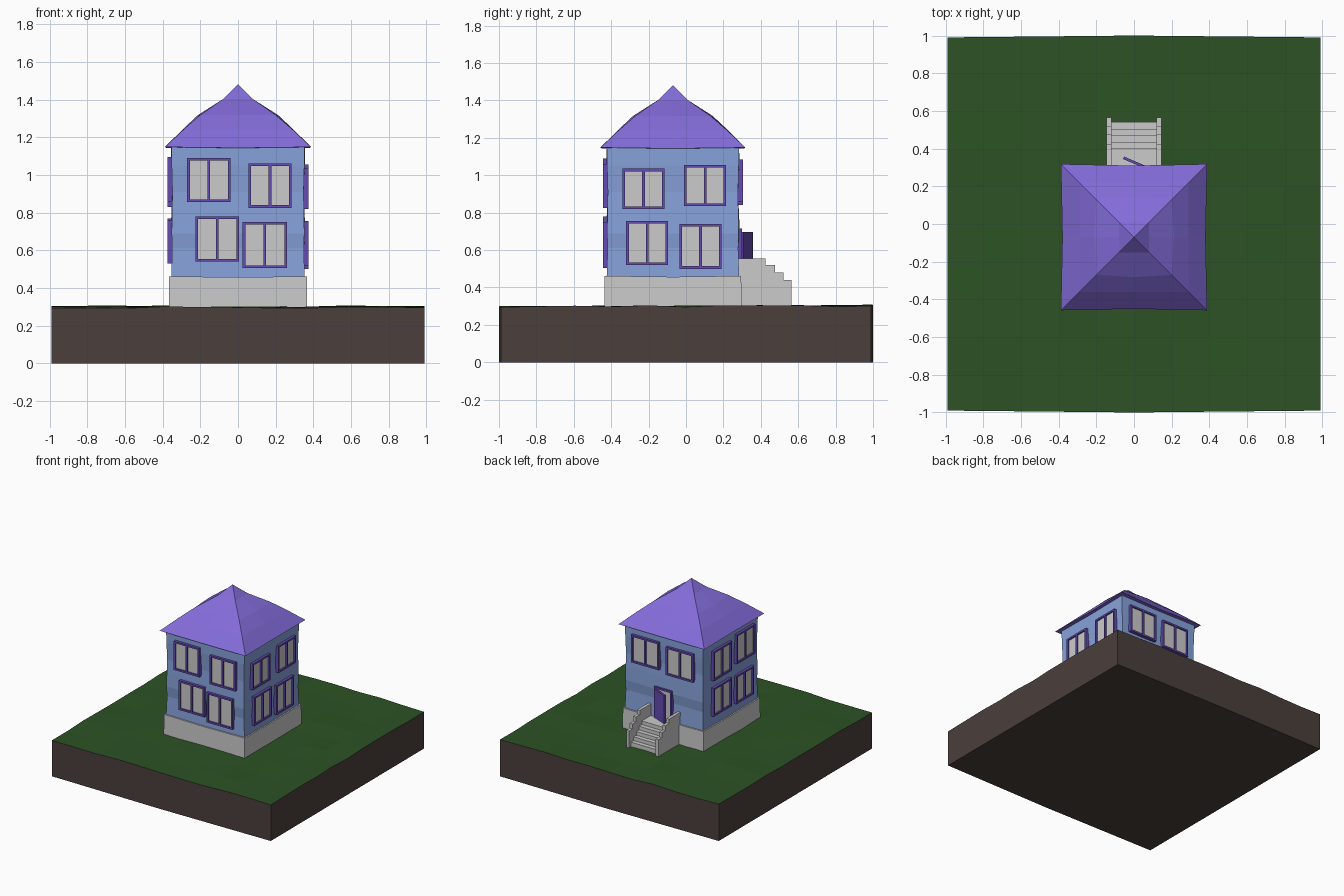
import bpy, bmesh, math, random
from mathutils import Matrix, Vector

if "Cube" in bpy.data.objects:
    bpy.data.objects.remove(bpy.data.objects["Cube"])

random.seed(4)


def mat(name, rgb):
    m = bpy.data.materials.new(name)
    m.diffuse_color = (*rgb, 1)
    m.use_nodes = True
    m.node_tree.nodes["Principled BSDF"].inputs["Base Color"].default_value = m.diffuse_color
    return m


GREEN = mat("grass", (0.025, 0.085, 0.018))
BROWN = mat("soil", (0.07, 0.05, 0.045))
BLUE = mat("wall_blue", (0.24, 0.36, 0.70))
PURPLE = mat("roof_purple", (0.23, 0.15, 0.70))
TRIM = mat("trim_purple", (0.13, 0.07, 0.45))


def finish(bm, name, *mats):
    bmesh.ops.recalc_face_normals(bm, faces=bm.faces)
    me = bpy.data.meshes.new(name)
    bm.to_mesh(me)
    bm.free()
    for m in mats:
        me.materials.append(m)
    ob = bpy.data.objects.new(name, me)
    bpy.context.collection.objects.link(ob)
    return ob


def add_box(bm, lo, hi):
    lo, hi = Vector(lo), Vector(hi)
    size = [abs(c) for c in hi - lo]
    bmesh.ops.create_cube(bm, size=1, matrix=Matrix.Translation((lo + hi) / 2) @ Matrix.Diagonal((*size, 1)))


def add_rings(bm, rings):
    # Loft closed rings of points, capping both ends
    loops = [[bm.verts.new(p) for p in r] for r in rings]
    n = len(loops[0])
    for a, b in zip(loops, loops[1:]):
        for i in range(n):
            j = (i + 1) % n
            bm.faces.new((a[i], a[j], b[j], b[i]))
    bm.faces.new(loops[0])
    bm.faces.new(loops[-1])


def square_ring(half, z, mid=0.0, mid_dz=0.0):
    # Eight-point square around the house axis; side middles can shift
    pts = []
    for k in range(4):
        a = k * math.pi / 2
        for r, t, dz in ((half, -half, 0), (half + mid, 0, mid_dz)):
            pts.append((r * math.cos(a) - t * math.sin(a),
                        r * math.sin(a) + t * math.cos(a) - 0.07, z + dz))
    return pts


# Ground slab with a gently uneven grass top
bm = bmesh.new()
bmesh.ops.create_grid(bm, x_segments=10, y_segments=10, size=0.99)
top = list(bm.faces)
ext = bmesh.ops.extrude_face_region(bm, geom=top)["geom"]
raised = {e for e in ext if isinstance(e, bmesh.types.BMVert)}
for v in bm.verts:
    v.co.y += math.copysign(0.01, v.co.y) * (1 - abs(v.co.x)) if abs(v.co.y) > 0.98 else 0
    if v in raised:
        v.co.z = 0.30 + 0.003 * v.co.y + random.uniform(-0.005, 0.005)
bmesh.ops.recalc_face_normals(bm, faces=bm.faces)
for f in bm.faces:
    f.material_index = 0 if f.normal.z > 0.7 else 1
finish(bm, "ground", GREEN, BROWN)

# Stone base
bm = bmesh.new()
add_rings(bm, [square_ring(0.367, 0.29), square_ring(0.365, 0.462, 0, -0.005)])
finish(bm, "foundation")

# Slightly wavy walls
bm = bmesh.new()
wave = [(0.455, 0.354, 0), (0.61, 0.349, -0.005), (0.69, 0.352, 0.006),
        (0.80, 0.35, 0.003), (0.91, 0.348, -0.004), (1.05, 0.352, 0.004), (1.155, 0.354, 0)]
add_rings(bm, [square_ring(h, z, m) for z, h, m in wave])
finish(bm, "walls", BLUE)

# Flared pyramid roof
bm = bmesh.new()
roof = [(0.388, 1.148, -0.008, -0.005), (0.29, 1.24, 0.0, 0.005), (0.20, 1.318, 0.012, 0.0),
        (0.08, 1.402, 0.0, 0.0), (0.002, 1.48, 0.0, 0.0)]
add_rings(bm, [square_ring(h, z, m, d) for h, z, m, d in roof])
finish(bm, "roof", PURPLE)

# Windows: (along-wall start, end, bottom, top) for each side
WIDE = {
    "front": [(-0.27, -0.04, 0.855, 1.09), (0.055, 0.285, 0.825, 1.06),
              (-0.225, 0.005, 0.54, 0.78), (0.025, 0.26, 0.505, 0.75)],
    "right": [(-0.34, -0.115, 0.82, 1.035), (-0.01, 0.215, 0.835, 1.055),
              (-0.32, -0.095, 0.52, 0.755), (-0.035, 0.19, 0.50, 0.74)],
    "back": [(0.035, 0.285, 0.86, 1.085), (-0.275, -0.03, 0.84, 1.07)],
    "left": [(-0.06, 0.175, 0.83, 1.07), (-0.36, -0.125, 0.855, 1.095),
             (-0.06, 0.175, 0.54, 0.77), (-0.345, -0.12, 0.53, 0.76)],
}
PLACE = {
    "front": lambda u, d, z: (u, -0.42 - d, z),
    "right": lambda u, d, z: (0.35 + d, u, z),
    "back": lambda u, d, z: (u, 0.28 + d, z),
    "left": lambda u, d, z: (-0.35 - d, u, z),
}


def window(side, i, u0, u1, z0, z1):
    P, t, um = PLACE[side], 0.014, (u0 + u1) / 2
    bm = bmesh.new()
    for u in (u0, um - t / 2, u1 - t):
        add_box(bm, P(u, -0.01, z0 + t), P(u + t, 0.025, z1 - t))
    for z in (z0, z1 - t):
        add_box(bm, P(u0, -0.01, z), P(u1, 0.025, z + t))
    finish(bm, f"{side}_window_frame_{i}", TRIM)
    bm = bmesh.new()
    for a, b in ((u0 + t, um - t / 2), (um + t / 2, u1 - t)):
        add_box(bm, P(a, -0.01, z0 + t), P(b, 0.013, z1 - t))
    finish(bm, f"{side}_window_panes_{i}")


for side, spans in WIDE.items():
    for i, s in enumerate(spans, 1):
        window(side, i, *s)

# Door frame, pale doorway and the leaf standing ajar
bm = bmesh.new()
for x in (-0.08, 0.066):
    add_box(bm, (x, 0.27, 0.46), (x + 0.014, 0.30, 0.70))
add_box(bm, (-0.08, 0.27, 0.70), (0.08, 0.30, 0.715))
finish(bm, "door_frame", TRIM)
bm = bmesh.new()
add_box(bm, (-0.066, 0.27, 0.46), (0.066, 0.289, 0.70))
finish(bm, "doorway")
bm = bmesh.new()
add_box(bm, (-0.135, 0, 0.465), (0, 0.014, 0.698))
bmesh.ops.transform(bm, verts=bm.verts, matrix=Matrix.Translation((0.066, 0.292, 0)) @ Matrix.Rotation(math.radians(-23), 4, 'Z'))
finish(bm, "door", TRIM)

# Entrance steps
bm = bmesh.new()
for i in range(5):
    y = 0.40 + 0.035 * i
    add_box(bm, (-0.125, 0.28 if i == 0 else y - 0.035, 0.295), (0.125, y, 0.46 - 0.03 * i))
finish(bm, "steps")

# Stepped side walls of the stairs
OUTLINE = [(0.28, 0.29), (0.565, 0.29), (0.565, 0.44), (0.52, 0.44), (0.52, 0.48), (0.475, 0.48),
           (0.475, 0.52), (0.425, 0.52), (0.425, 0.555), (0.28, 0.555)]
for name, x in (("left", -0.145), ("right", 0.12)):
    bm = bmesh.new()
    add_rings(bm, [[(x + dx, y, z) for y, z in OUTLINE] for dx in (0, 0.025)])
    finish(bm, f"stair_wall_{name}")
